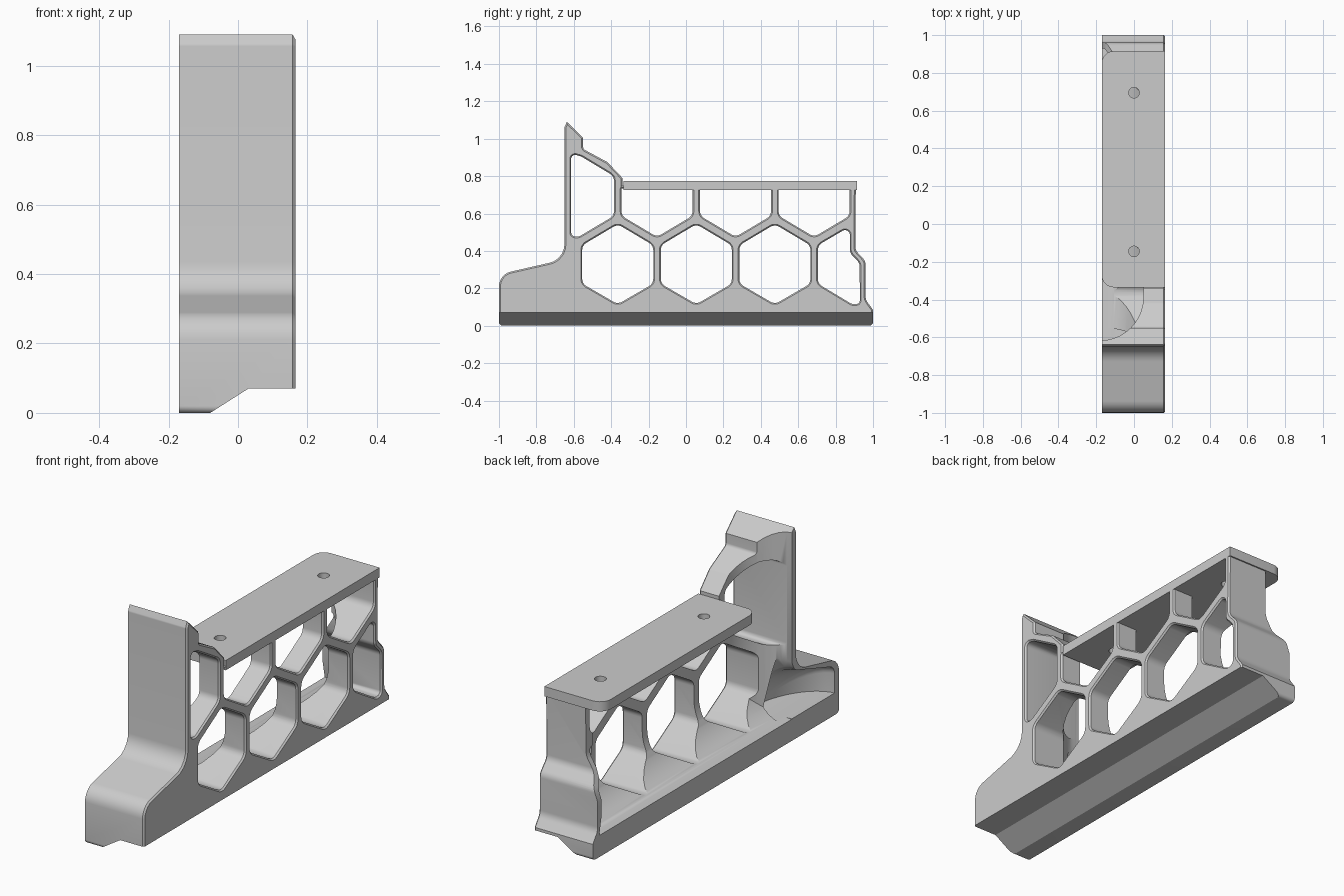
import bpy, bmesh
from math import sin, cos, tan, pi, radians
from mathutils import Vector

cube = bpy.data.objects.get("Cube")
if cube:
    bpy.data.objects.remove(cube, do_unlink=True)

grey = bpy.data.materials.new("plain grey")
grey.use_nodes = True
GREY = (0.6, 0.6, 0.6, 1)
grey.diffuse_color = GREY
grey.node_tree.nodes["Principled BSDF"].inputs["Base Color"].default_value = GREY


def rounded(corners, default=0.0, steps=5):
    """Counter-clockwise outline from (u, v[, radius]) corners with filleted corners."""
    pts = [Vector(c[:2]) for c in corners]
    radii = [c[2] if len(c) > 2 else default for c in corners]
    n = len(pts)
    if sum(pts[i - 1].x * pts[i].y - pts[i - 1].y * pts[i].x for i in range(n)) < 0:
        pts.reverse()
        radii.reverse()
    out = []
    for i, p in enumerate(pts):
        a, b = pts[i - 1] - p, pts[(i + 1) % n] - p
        if radii[i] == 0:
            out.append(p)
            continue
        half = a.angle(b) / 2
        reach = min(radii[i] / tan(half), a.length * 0.48, b.length * 0.48)
        r = reach * tan(half)
        start, end = p + a.normalized() * reach, p + b.normalized() * reach
        centre = p + (a.normalized() + b.normalized()).normalized() * (r / sin(half))
        for k in range(steps + 1):
            d = (start - centre).lerp(end - centre, k / steps)
            out.append(centre + d.normalized() * r)
    return out


def inset(pts, d):
    """Mitred inset of a counter-clockwise outline."""
    out = []
    for i, p in enumerate(pts):
        a = (p - pts[i - 1]).normalized()
        b = (pts[(i + 1) % len(pts)] - p).normalized()
        na, nb = Vector((-a.y, a.x)), Vector((-b.y, b.x))
        out.append(p + (na + nb) * (d / (1 + na.dot(nb))))
    return out


PLACE = {"x": lambda u, v, h: (h, u, v),
         "y": lambda u, v, h: (u, h, v),
         "z": lambda u, v, h: (u, v, h)}


def loft(name, axis, layers):
    """Closed solid through (height, outline) layers along an axis."""
    bm = bmesh.new()
    rings = [[bm.verts.new(PLACE[axis](p.x, p.y, h)) for p in pts] for h, pts in layers]
    for lo, hi in zip(rings, rings[1:]):
        for i in range(len(lo)):
            bm.faces.new((lo[i - 1], lo[i], hi[i], hi[i - 1]))
    bm.faces.new(rings[0][::-1])
    bm.faces.new(rings[-1])
    if bm.calc_volume(signed=True) < 0:
        bmesh.ops.reverse_faces(bm, faces=bm.faces[:])
    mesh = bpy.data.meshes.new(name)
    bm.to_mesh(mesh)
    bm.free()
    mesh.materials.append(grey)
    obj = bpy.data.objects.new(name, mesh)
    bpy.context.collection.objects.link(obj)
    return obj


def prism(name, axis, pts, lo, hi):
    return loft(name, axis, [(lo, pts), (hi, pts)])


def activate(obj):
    bpy.ops.object.select_all(action="DESELECT")
    obj.select_set(True)
    bpy.context.view_layer.objects.active = obj


def volume(obj):
    bm = bmesh.new()
    bm.from_object(obj, bpy.context.evaluated_depsgraph_get())
    result = bm.calc_volume(signed=True)
    bm.free()
    return result


def cut(obj, cutter):
    """Subtract the cutter, using the first solver that gives a sound solid."""
    cutter.hide_render = True
    activate(obj)
    before = volume(obj)
    mod = obj.modifiers.new("cut", "BOOLEAN")
    mod.operation, mod.object = "DIFFERENCE", cutter
    for solver in ("EXACT", "MANIFOLD", "FLOAT"):
        mod.solver = solver
        bpy.context.view_layer.update()
        if before * 0.15 < volume(obj) < before:
            break
    bpy.ops.object.modifier_apply(modifier=mod.name)
    bpy.data.objects.remove(cutter, do_unlink=True)


BACK, FACE, WEB = -0.17, 0.165, 0.05    # open side, lattice face, lattice depth
EDGE = 0.008
OUT = BACK - 0.01                       # cutters start just outside the open side

# Body: side silhouette with a softened lattice face
side = rounded([
    (-1, 0, 0.02), (-1, 0.275, 0.08), (-0.65, 0.355, 0.1), (-0.65, 1.06, 0.02),
    (-0.637, 1.09), (-0.55, 1.005), (-0.55, 0.945, 0.02), (-0.42, 0.875, 0.04),
    (-0.34, 0.79), (-0.34, 0.75), (0.908, 0.75), (0.905, 0.405, 0.05),
    (0.96, 0.345, 0.05), (0.96, 0.14, 0.06), (1, 0.085), (1, 0, 0.02)])
body = loft("bracket_body", "x", [(BACK, side), (FACE - EDGE, side), (FACE, inset(side, EDGE))])

# Underside step that leaves a hooked rail on the open side
cut(body, prism("rail_cutter", "y", rounded(
    [(-0.237, -0.1), (0.03, 0.07), (0.3, 0.07), (0.3, -0.1)]), -1.2, 1.2))

# Hollow behind the lattice, with a large cove all round
room = rounded([(-0.617, 0.11), (0.948, 0.11), (0.882, 0.45), (0.882, 1.6), (-0.617, 1.6)])
cove = WEB - OUT
angles = [i * pi / 20 for i in range(11)]
cut(body, loft("hollow_cutter", "x", [
    (OUT + cove * sin(t), inset(room, cove * (1 - cos(t)))) for t in angles]))

# Scoop inside the front foot, shrinking to a point
foot = rounded([(-0.965, 0.113), (-0.55, 0.113), (-0.6, 0.44), (-0.64, 0.355, 0.05),
                (-0.965, 0.25, 0.05)])
focus = Vector((-0.6, 0.14))
cut(body, loft("scoop_cutter", "x", [
    (OUT + 0.2 * sin(t), [focus + (p - focus) * cos(t) for p in foot]) for t in angles[:-1]]))

# Rear wall narrows above the lower lattice row
cut(body, prism("rear_cutter", "y", rounded(
    [(-0.3, 0.25), (-0.18, 0.26), (-0.15, 0.34, 0.1), (-0.065, 0.48, 0.1),
     (-0.065, 0.9), (-0.3, 0.9)]), 0.6, 1.1))

# Lattice windows
windows = []
for c in (-0.365, 0.055, 0.475):
    windows.append([(c - 0.19, 0.43), (c, 0.543), (c + 0.19, 0.43),
                    (c + 0.19, 0.225), (c, 0.115), (c - 0.19, 0.225)])
for c in (-0.155, 0.265, 0.685):
    windows.append([(c - 0.19, 0.735, 0.005), (c - 0.19, 0.588), (c, 0.475),
                    (c + 0.19, 0.588), (c + 0.19, 0.735, 0.005)])
windows.append([(-0.614, 0.48), (-0.614, 0.92), (-0.56, 0.905), (-0.385, 0.8),
                (-0.385, 0.588), (-0.575, 0.475)])
windows.append([(0.705, 0.43), (0.85, 0.515), (0.876, 0.5), (0.876, 0.39),
                (0.928, 0.335), (0.93, 0.118), (0.89, 0.114), (0.705, 0.225)])
for corners in windows:
    hole = rounded(corners, 0.045)
    cut(body, loft("window_cutter", "x", [
        (-0.3, hole), (FACE - EDGE, hole), (FACE + 0.001, inset(hole, -EDGE))]))

# Top plate with two screw holes
plate = prism("top_plate", "z", rounded(
    [(BACK, -0.335, 0.06), (FACE, -0.335), (FACE, 0.915), (BACK, 0.915, 0.06)]), 0.725, 0.775)
for y in (-0.145, 0.695):
    ring = [Vector((0.028 * cos(i * pi / 12), y + 0.028 * sin(i * pi / 12))) for i in range(24)]
    cut(plate, prism("screw_cutter", "z", ring, 0.6, 0.9))

for obj in (body, plate):
    activate(obj)
    bpy.ops.object.shade_smooth_by_angle(angle=radians(30))
